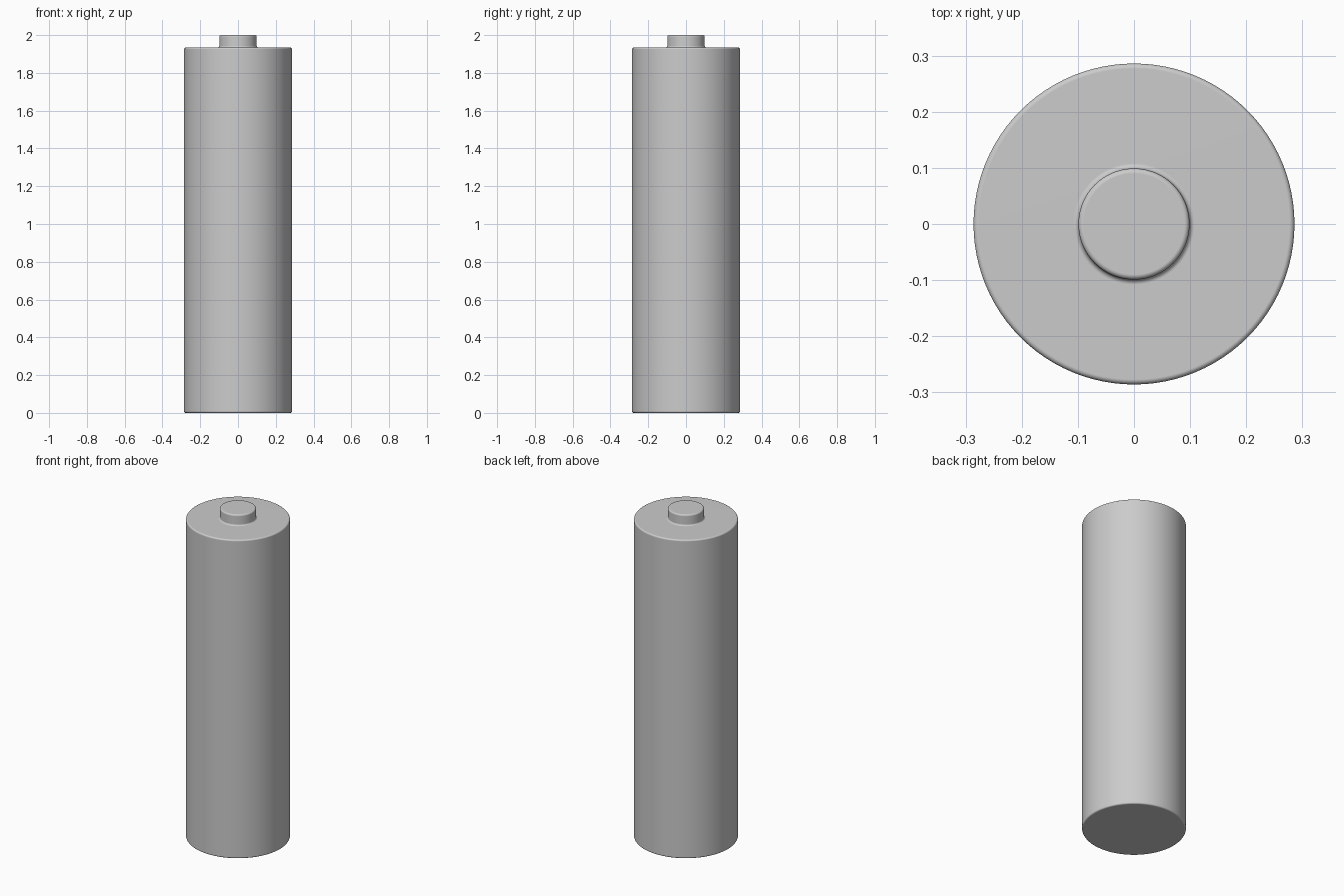
import bpy, bmesh, math

if "Cube" in bpy.data.objects:
    bpy.data.objects.remove(bpy.data.objects["Cube"])

SIDES = 96


def corner(cx, cz, r, a0, a1, steps=4):
    """Points of a rounded corner in the (radius, z) plane."""
    pts = []
    for i in range(steps + 1):
        a = math.radians(a0 + (a1 - a0) * i / steps)
        pts.append((cx + r * math.cos(a), cz + r * math.sin(a)))
    return pts


def lathe(name, profile):
    """Revolve an open profile about z and cap both ends."""
    bm = bmesh.new()
    rings = [[bm.verts.new((r * math.cos(2 * math.pi * k / SIDES),
                            r * math.sin(2 * math.pi * k / SIDES), z))
              for k in range(SIDES)] for r, z in profile]
    for low, high in zip(rings, rings[1:]):
        for k in range(SIDES):
            n = (k + 1) % SIDES
            bm.faces.new((low[k], low[n], high[n], high[k]))
    bm.faces.new(rings[0][::-1])
    bm.faces.new(rings[-1])
    mesh = bpy.data.meshes.new(name)
    bm.to_mesh(mesh)
    bm.free()
    obj = bpy.data.objects.new(name, mesh)
    bpy.context.collection.objects.link(obj)
    mesh.shade_smooth()
    # keeps the large flat faces flat next to the small rounded edges
    mod = obj.modifiers.new("flat_faces", 'WEIGHTED_NORMAL')
    mod.weight = 100
    return obj


R, NUB = 0.286, 0.099       # can and terminal radii
SHOULDER, TOP = 1.934, 2.0  # heights
E, F = 0.009, 0.009         # edge rounding and fillet

# battery: rounded can, fillet at the terminal foot, rounded terminal rim
profile = (corner(R - E, E, E, -90, 0)
           + corner(R - E, SHOULDER - E, E, 0, 90)
           + corner(NUB + F, SHOULDER + F, F, 270, 180)
           + corner(NUB - E, TOP - E, E, 0, 90))
lathe("battery_cell", profile)
